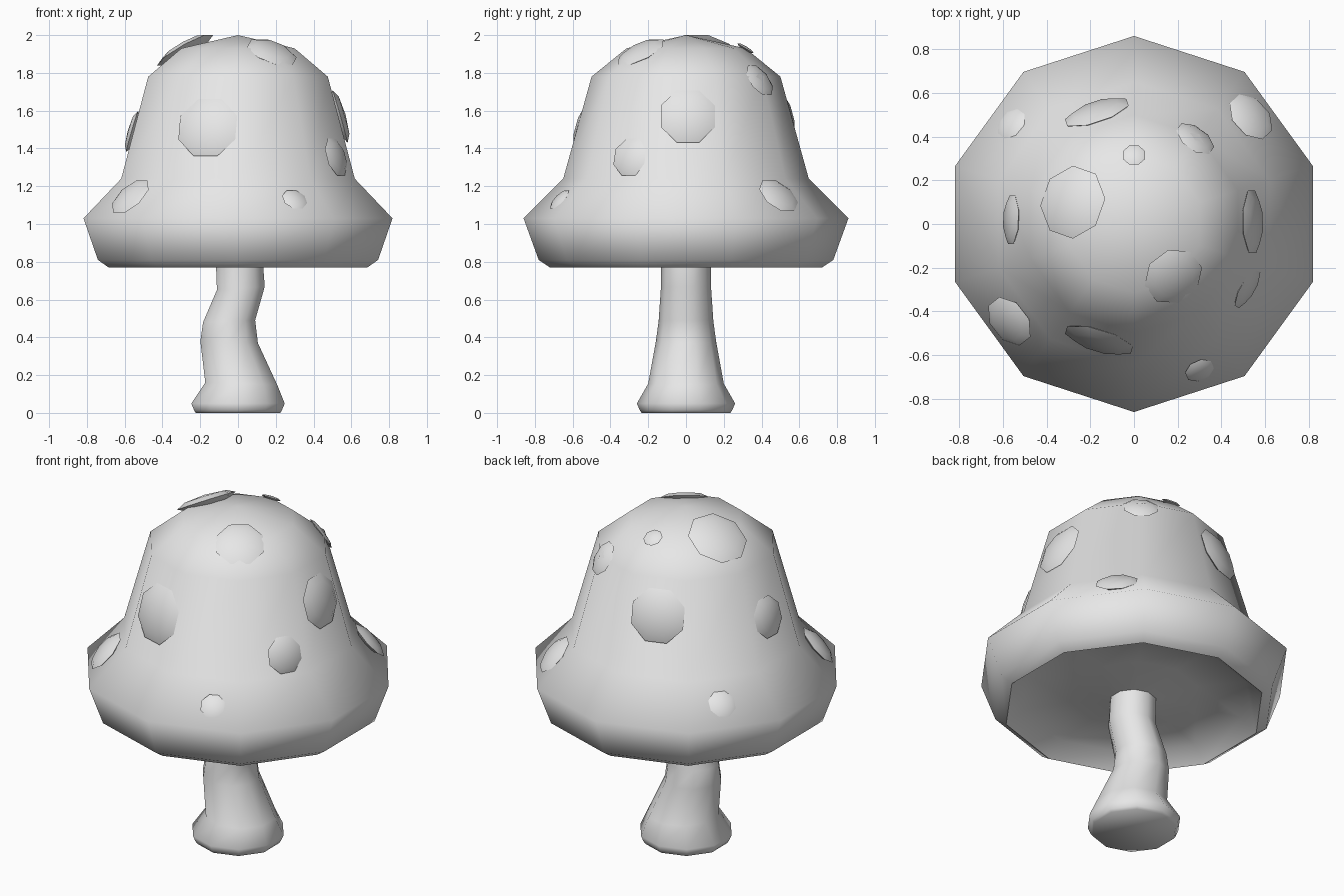
import bpy
import bmesh
import math
from mathutils import Matrix, Vector

SIDES = 10

# Remove the default object
default_cube = bpy.data.objects.get("Cube")
if default_cube:
    bpy.data.objects.remove(default_cube, do_unlink=True)


def make_material(name, colour):
    material = bpy.data.materials.new(name)
    material.use_nodes = True
    material.diffuse_color = colour
    shader = material.node_tree.nodes["Principled BSDF"]
    shader.inputs["Base Color"].default_value = colour
    shader.inputs["Roughness"].default_value = 0.8
    return material


def finish(name, bm, material, smooth_angle):
    """Turn a bmesh into a shaded object."""
    bmesh.ops.recalc_face_normals(bm, faces=bm.faces[:])
    mesh = bpy.data.meshes.new(name)
    bm.to_mesh(mesh)
    bm.free()
    mesh.materials.append(material)
    obj = bpy.data.objects.new(name, mesh)
    bpy.context.collection.objects.link(obj)
    bpy.ops.object.select_all(action='DESELECT')
    obj.select_set(True)
    bpy.context.view_layer.objects.active = obj
    bpy.ops.object.shade_smooth_by_angle(angle=math.radians(smooth_angle))
    return obj


def add_ring(bm, radius, height, shift=0.0, tilt=0.0):
    """Ring of vertices with one corner on the front; tilt raises the +x side."""
    ring = []
    for i in range(SIDES):
        angle = math.tau * i / SIDES - math.pi / 2
        x, y = radius * math.cos(angle), radius * math.sin(angle)
        ring.append(bm.verts.new((x + shift, y, height + tilt * x)))
    return ring


def bridge(bm, lower, upper):
    for i in range(SIDES):
        j = (i + 1) % SIDES
        bm.faces.new((lower[i], lower[j], upper[j], upper[i]))


def loft(bm, sections):
    """Skin a list of ring sections and return the first and last ring."""
    rings = [add_ring(bm, *section) for section in sections]
    for lower, upper in zip(rings, rings[1:]):
        bridge(bm, lower, upper)
    return rings[0], rings[-1]


def close_with_point(bm, ring, height):
    tip = bm.verts.new((0, 0, height))
    for i in range(SIDES):
        bm.faces.new((ring[i], ring[(i + 1) % SIDES], tip))


grey = make_material("plain grey", (0.8, 0.8, 0.8, 1))

# Cap: hollow underside, flared brim, bell and rounded crown
bm = bmesh.new()
under, crown = loft(bm, [
    (0.12, 0.81), (0.36, 0.86), (0.63, 0.85),
    (0.72, 0.77), (0.78, 0.81), (0.86, 1.03),
    (0.65, 1.24), (0.5, 1.78), (0.315, 1.93),
])
close_with_point(bm, under, 0.81)
close_with_point(bm, crown, 2.0)
finish("cap", bm, grey, 65)

# Stem: flared foot and a gentle sideways bend (radius, height, shift, tilt)
bm = bmesh.new()
foot, top = loft(bm, [
    (0.235, 0), (0.245, 0.015), (0.26, 0.05),
    (0.2, 0.155, 0.017, -0.03), (0.16, 0.375, -0.047, -0.03),
    (0.145, 0.485, -0.047, 0.04), (0.133, 0.66, 0.015, 0.07),
    (0.13, 0.84, 0.005),
])
bm.faces.new(foot)
bm.faces.new(top)
finish("stem", bm, grey, 65)


def add_spot(name, x, y, z, radius, lean):
    """Flattened eight-sided dome lying on the cap, leaning outwards."""
    outward = Vector((x, y, 0)).normalized()
    lean = math.radians(lean)
    normal = outward * math.sin(lean) + Vector((0, 0, math.cos(lean)))
    across = Vector((-outward.y, outward.x, 0))
    up = normal.cross(across)
    frame = Matrix((across, up, normal)).transposed().to_4x4()
    placement = (Matrix.Translation((x, y, z)) @ frame
                 @ Matrix.Rotation(math.pi / 8, 4, 'Z')
                 @ Matrix.Diagonal((radius, radius, radius * 0.2, 1)))
    bm = bmesh.new()
    bmesh.ops.create_uvsphere(bm, u_segments=8, v_segments=4, radius=1,
                              matrix=placement)
    finish(name, bm, grey, 80)


# Spots, grouped by the part of the cap they lie on (x, y, z, radius)
SPOT_GROUPS = {
    "crown_spot": (31, [
        (0.18, -0.24, 1.91, 0.14), (-0.28, 0.1, 1.92, 0.17),
        (0, 0.315, 1.93, 0.055)]),
    "shoulder_spot": (58, [(0.28, 0.39, 1.76, 0.1)]),
    "bell_spot": (74, [
        (-0.16, -0.53, 1.51, 0.17), (0.52, -0.29, 1.355, 0.11),
        (-0.56, 0.02, 1.49, 0.12), (0.54, 0.01, 1.57, 0.155),
        (-0.17, 0.51, 1.58, 0.16)]),
    "brim_spot": (48, [
        (0.3, -0.67, 1.13, 0.07), (-0.57, -0.445, 1.145, 0.125),
        (0.535, 0.49, 1.15, 0.12), (-0.56, 0.46, 1.13, 0.08)]),
}
for group, (lean, spots) in SPOT_GROUPS.items():
    for number, spot in enumerate(spots, 1):
        add_spot(f"{group}_{number}", *spot, lean)
